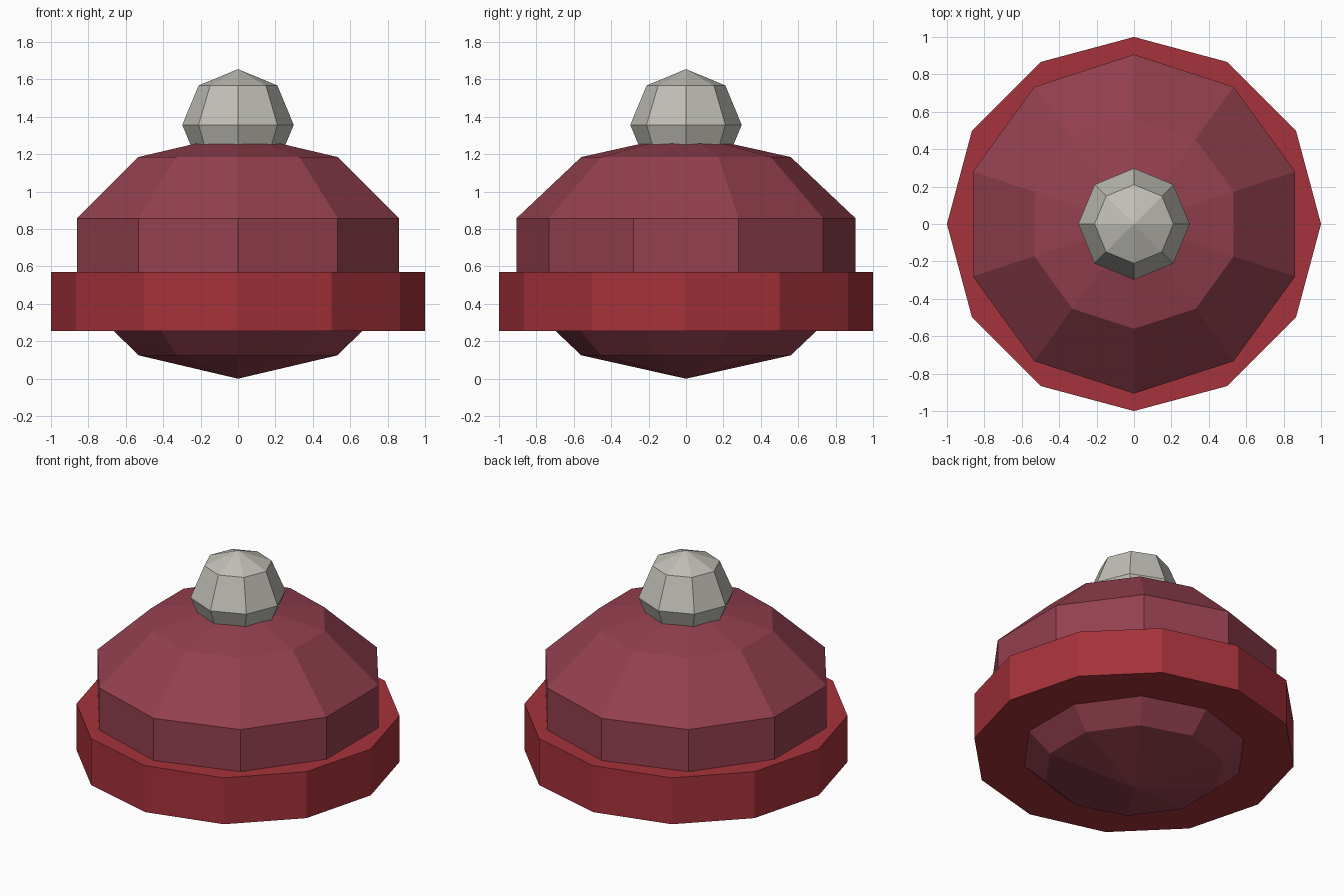
import bpy

if "Cube" in bpy.data.objects:
    bpy.data.objects.remove(bpy.data.objects["Cube"])


def finish(name, color):
    obj = bpy.context.object
    obj.name = name
    bpy.ops.object.transform_apply(location=False, rotation=False, scale=True)
    mat = bpy.data.materials.new(name + "_colour")
    mat.diffuse_color = (*color, 1)
    mat.use_nodes = True
    mat.node_tree.nodes["Principled BSDF"].inputs["Base Color"].default_value = mat.diffuse_color
    obj.data.materials.append(mat)
    return obj


# Squashed ten-sided dome, pointed at the bottom
bpy.ops.mesh.primitive_uv_sphere_add(segments=10, ring_count=5, radius=1, location=(0, 0, 0.655))
bpy.context.object.scale = (0.953, 0.953, 0.655)
finish("hat_body", (0.293, 0.051, 0.078))

# Twelve-sided brim band
bpy.ops.mesh.primitive_cylinder_add(vertices=12, radius=1, depth=0.316, location=(0, 0, 0.413))
finish("brim_band", (0.38, 0.032, 0.043))

# Eight-sided pompom sunk into the top
bpy.ops.mesh.primitive_uv_sphere_add(segments=8, ring_count=4, radius=0.298, location=(0, 0, 1.357))
finish("pompom", (0.527, 0.515, 0.468))
